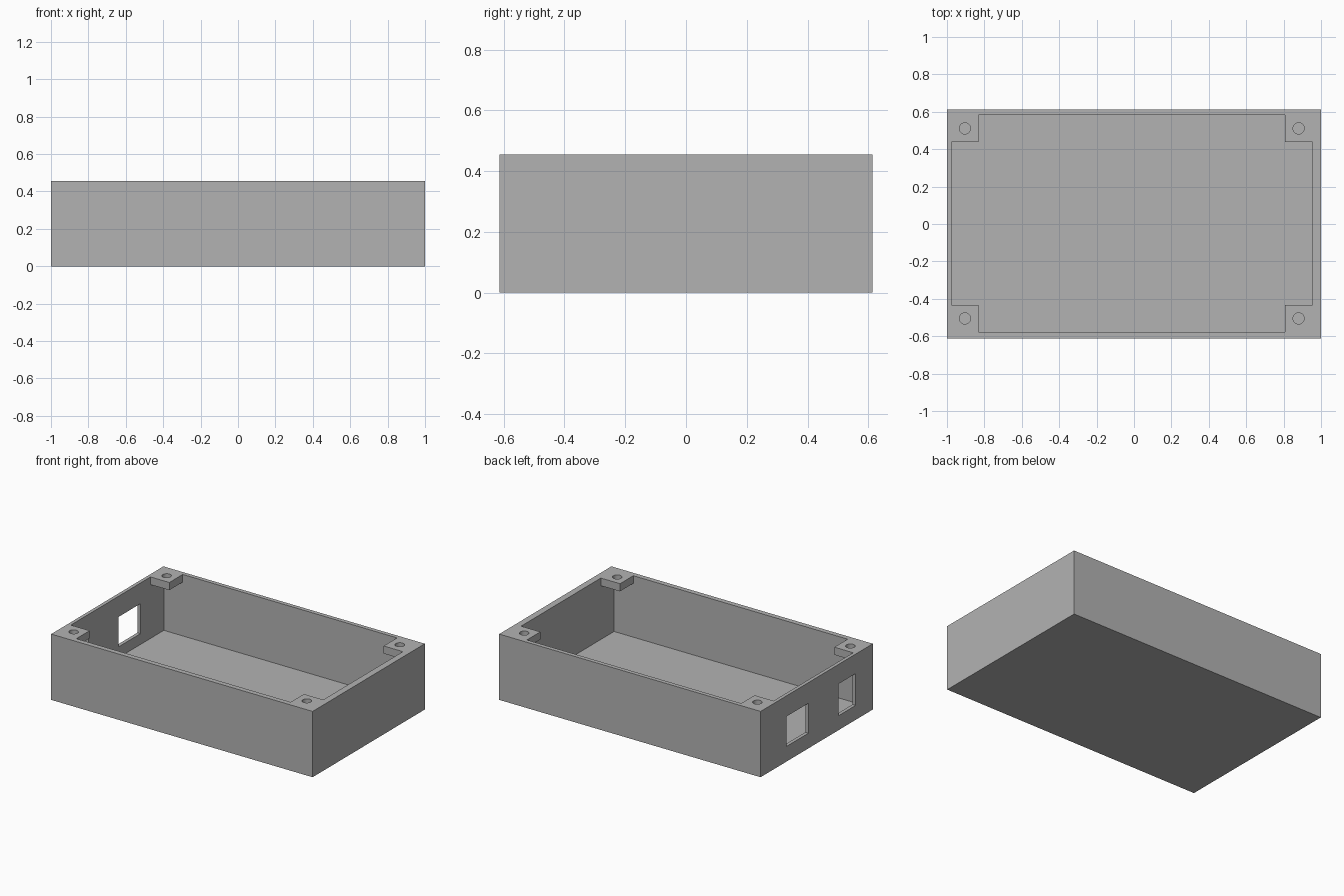
import bpy, bmesh, math

if "Cube" in bpy.data.objects:
    bpy.data.objects.remove(bpy.data.objects["Cube"])

# Overall sizes
HX, HY, H = 1.0, 0.613, 0.455
FLOOR, TAB_Z = 0.03, 0.402
X0, X1, Y0, Y1 = -0.976, 0.955, -0.578, 0.584      # cavity
TX0, TX1, TY0, TY1 = -0.832, 0.808, -0.433, 0.438  # inner edges of the corner tabs

grey = bpy.data.materials.new("plain grey")
grey.diffuse_color = (0.45, 0.45, 0.45, 1)
grey.use_nodes = True
grey.node_tree.nodes["Principled BSDF"].inputs["Base Color"].default_value = grey.diffuse_color


def prism(name, outline, z0, z1):
    """Extrude a counter-clockwise outline from z0 to z1."""
    bm = bmesh.new()
    face = bm.faces.new([bm.verts.new((x, y, z0)) for x, y in outline])
    top = bmesh.ops.extrude_face_region(bm, geom=[face])["geom"]
    for v in top:
        if isinstance(v, bmesh.types.BMVert):
            v.co.z = z1
    bmesh.ops.recalc_face_normals(bm, faces=bm.faces)
    mesh = bpy.data.meshes.new(name)
    bm.to_mesh(mesh)
    bm.free()
    mesh.materials.append(grey)
    obj = bpy.data.objects.new(name, mesh)
    bpy.context.collection.objects.link(obj)
    return obj


def box(name, x0, x1, y0, y1, z0, z1):
    return prism(name, [(x0, y0), (x1, y0), (x1, y1), (x0, y1)], z0, z1)


def cut(target, cutter):
    """Subtract the cutter and remove it."""
    cutter.hide_render = True
    mod = target.modifiers.new("cut", "BOOLEAN")
    mod.operation, mod.solver, mod.object = "DIFFERENCE", "EXACT", cutter
    bpy.context.view_layer.objects.active = target
    bpy.ops.object.modifier_apply(modifier=mod.name)
    bpy.data.objects.remove(cutter)


# Outer shell
case = box("enclosure_case", -HX, HX, -HY, HY, 0, H)

# Cavity with the corners left standing
cut(case, prism("cavity_cutter", [
    (TX0, Y0), (TX1, Y0), (TX1, TY0), (X1, TY0), (X1, TY1), (TX1, TY1),
    (TX1, Y1), (TX0, Y1), (TX0, TY1), (X0, TY1), (X0, TY0), (TX0, TY0)], FLOOR, H + 0.1))

# Undercut the corners so that only thin screw tabs remain
for xa, xb in ((X0, TX0 + 0.05), (TX1 - 0.05, X1)):
    for ya, yb in ((Y0, TY0 + 0.05), (TY1 - 0.05, Y1)):
        cut(case, box("corner_cutter", xa, xb, ya, yb, FLOOR, TAB_Z))

# Screw holes through the tabs
for cx in (-0.904, 0.88):
    for cy in (-0.505, 0.511):
        ring = [(cx + 0.03 * math.cos(i * math.tau / 32), cy + 0.03 * math.sin(i * math.tau / 32))
                for i in range(32)]
        cut(case, prism("screw_hole_cutter", ring, TAB_Z - 0.05, H + 0.05))

# Two connector openings in the left wall
for ya, yb, za, zb in ((0.09, 0.328, 0.105, 0.312), (-0.426, -0.24, 0.10, 0.32)):
    cut(case, box("opening_cutter", -HX - 0.05, X0 + 0.05, ya, yb, za, zb))

# Merge leftover coplanar faces
bm = bmesh.new()
bm.from_mesh(case.data)
bmesh.ops.remove_doubles(bm, verts=bm.verts, dist=1e-5)
bmesh.ops.dissolve_limit(bm, angle_limit=0.01, verts=bm.verts, edges=bm.edges)
bm.to_mesh(case.data)
bm.free()

# Round screw holes, crisp box edges
case.select_set(True)
bpy.context.view_layer.objects.active = case
bpy.ops.object.shade_smooth_by_angle(angle=math.radians(30))
